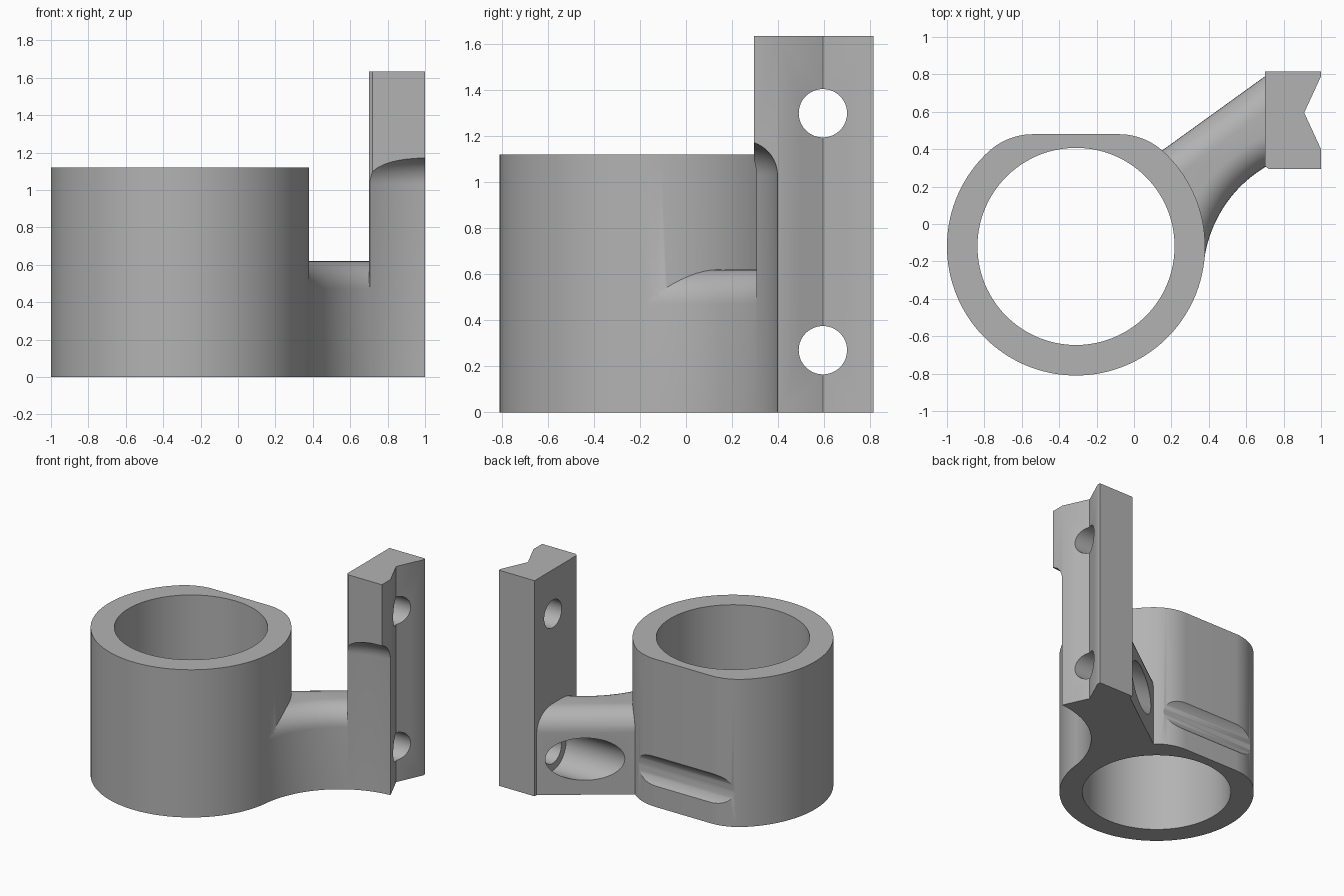
import bpy, bmesh
from math import sin, cos, radians, sqrt, atan2, pi

cube = bpy.data.objects.get("Cube")
if cube:
    bpy.data.objects.remove(cube, do_unlink=True)

RING = (-0.31, -0.12)      # centre of the round socket
RING_R, BORE_R, RING_H = 0.69, 0.527, 1.12
SCOOP = (1.05, -0.28)      # centre of the concave sweep between socket and plate
SCOOP_R = 0.68
ROUND = 0.15               # edge rounding on arm and scoop


def arc(centre, r, start, end, n):
    """Points along an arc, angles in radians."""
    return [(centre[0] + r * cos(start + (end - start) * i / n),
             centre[1] + r * sin(start + (end - start) * i / n)) for i in range(n + 1)]


def prism(name, outline, z0, z1, round_edge=None):
    """Extrude an outline; round the top edges chosen by round_edge(a, b)."""
    bm = bmesh.new()
    base = bm.faces.new([bm.verts.new((x, y, z0)) for x, y in outline])
    out = bmesh.ops.extrude_face_region(bm, geom=[base])
    top = [v for v in out["geom"] if isinstance(v, bmesh.types.BMVert)]
    bmesh.ops.translate(bm, verts=top, vec=(0, 0, z1 - z0))
    bmesh.ops.recalc_face_normals(bm, faces=bm.faces)
    if round_edge:
        rim = [e for e in bm.edges if e.verts[0] in top and e.verts[1] in top
               and round_edge(e.verts[0].co, e.verts[1].co)]
        bmesh.ops.bevel(bm, geom=rim, offset=ROUND, offset_type='OFFSET',
                        segments=10, profile=0.5, affect='EDGES')
    mesh = bpy.data.meshes.new(name)
    bm.to_mesh(mesh)
    bm.free()
    obj = bpy.data.objects.new(name, mesh)
    bpy.context.collection.objects.link(obj)
    return obj


def rod(name, r, x0, x1, y, z):
    """Cylinder lying along x."""
    bpy.ops.mesh.primitive_cylinder_add(vertices=64, radius=r, depth=x1 - x0,
                                        location=((x0 + x1) / 2, y, z), rotation=(0, pi / 2, 0))
    bpy.context.object.name = name
    return bpy.context.object


def combine(target, other, operation):
    """Apply a boolean and drop the helper."""
    other.hide_render = True
    mod = target.modifiers.new("join", 'BOOLEAN')
    mod.operation, mod.solver, mod.object = operation, 'EXACT', other
    bpy.context.view_layer.objects.active = target
    bpy.ops.object.modifier_apply(modifier=mod.name)
    bpy.data.objects.remove(other, do_unlink=True)


# Socket body: circle with one flat side blended in by two corner arcs
corner_r, flat_half, flat_y = 0.35, 0.23, 0.60
blend = atan2(flat_y - corner_r, flat_half)
right = (RING[0] + flat_half, RING[1] + flat_y - corner_r)
left = (RING[0] - flat_half, right[1])
outline = (arc(RING, RING_R, pi - blend, 2 * pi + blend, 112)
           + arc(right, corner_r, blend, pi / 2, 12)[1:]
           + arc(left, corner_r, pi / 2, pi - blend, 12)[:-1])
bracket = prism("clamp_bracket", outline, 0, RING_H)

# Upright plate with a V groove down its outer side
plate = prism("plate", [(0.70, 0.31), (0.72, 0.295), (1, 0.295), (1, 0.40), (0.91, 0.595),
                        (1, 0.79), (1, 0.815), (0.70, 0.815)], 0, 1.635)
scoop = prism("scoop_cutter", arc(SCOOP, SCOOP_R, 0, 2 * pi, 128)[:-1], -0.2, 1.18,
              lambda a, b: True)
combine(plate, scoop, 'DIFFERENCE')

# Arm: straight back, concave front, rounded upper edges
end_x = 0.72
front_end = atan2(sqrt(SCOOP_R ** 2 - (end_x - SCOOP[0]) ** 2), end_x - SCOOP[0])
front_start = atan2(RING[1] - SCOOP[1], RING[0] - SCOOP[0])
front = arc(SCOOP, SCOOP_R, front_start, front_end, 28)
back = [(end_x, 0.804), (-0.02, 0.27)]


def arm_rounding(a, b):
    on_front = all(abs((p.xy - front_centre).length - SCOOP_R) < 0.001 for p in (a, b))
    on_back = {round(a.x, 2), round(b.x, 2)} == {end_x, -0.02}
    return on_front or on_back


from mathutils import Vector
front_centre = Vector(SCOOP)
arm = prism("arm", front + back + [(0.05, -0.15)], 0, 0.62, arm_rounding)

combine(bracket, arm, 'UNION')
combine(bracket, plate, 'UNION')

# Bore, screw holes and the lower tool clearance that grazes the flat
combine(bracket, prism("bore_cutter", arc(RING, BORE_R, 0, 2 * pi, 128)[:-1], -0.2, 1.4),
        'DIFFERENCE')
for z in (0.27, 1.30):
    combine(bracket, rod("hole_cutter", 0.105, 0.5, 1.2, 0.595, z), 'DIFFERENCE')
combine(bracket, rod("clearance_cutter", 0.16, -1.3, 0.702, 0.595, 0.27), 'DIFFERENCE')

# Material and shading
grey = bpy.data.materials.new("plain grey")
grey.use_nodes = True
colour = (0.45, 0.45, 0.45, 1)
grey.diffuse_color = colour
grey.node_tree.nodes["Principled BSDF"].inputs["Base Color"].default_value = colour
bracket.data.materials.clear()
bracket.data.materials.append(grey)
for poly in bracket.data.polygons:
    poly.material_index = 0
bpy.ops.object.select_all(action='DESELECT')
bracket.select_set(True)
bpy.context.view_layer.objects.active = bracket
bpy.ops.object.shade_smooth_by_angle(angle=radians(30))
